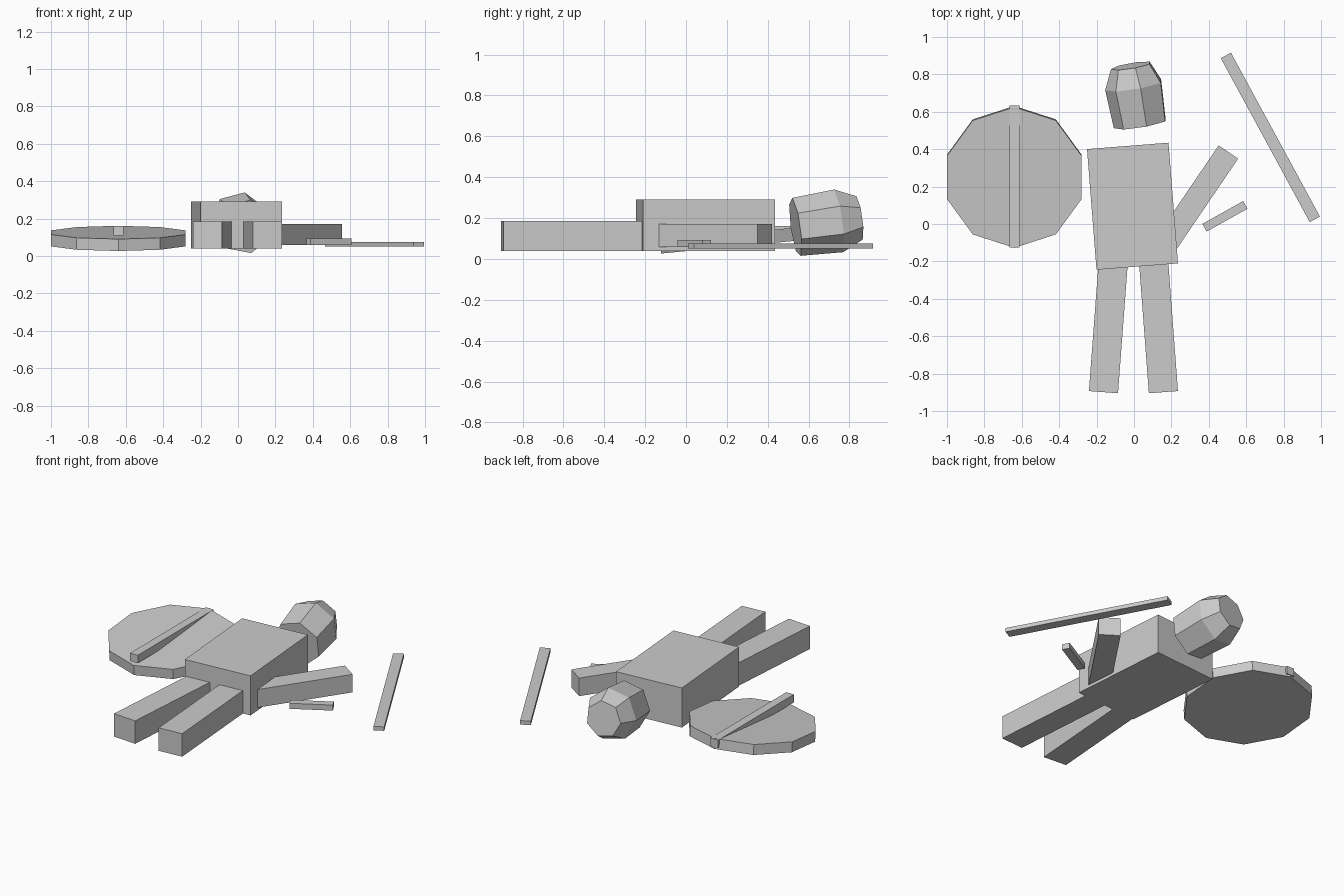
import bpy, bmesh
from math import radians, cos, sin
from mathutils import Matrix, Vector

if "Cube" in bpy.data.objects:
    bpy.data.objects.remove(bpy.data.objects["Cube"])


def finish(name, bm, matrix):
    bm.normal_update()
    mesh = bpy.data.meshes.new(name)
    bm.to_mesh(mesh)
    bm.free()
    ob = bpy.data.objects.new(name, mesh)
    ob.matrix_world = matrix
    bpy.context.collection.objects.link(ob)
    return ob


def block(name, x, y, z0, z1, width, length, turn):
    """Flat-lying box: centre x/y, z range, width, length, turn about z."""
    bm = bmesh.new()
    bmesh.ops.create_cube(bm, size=1, matrix=Matrix.Diagonal((width, length, z1 - z0, 1)))
    return finish(name, bm, Matrix.Translation((x, y, (z0 + z1) / 2))
                  @ Matrix.Rotation(radians(turn), 4, 'Z'))


def lathe(name, profile, sides, phase, matrix):
    """Closed faceted solid around local z from (radius, height) pairs."""
    bm = bmesh.new()
    angles = [radians(phase + 360 * i / sides) for i in range(sides)]
    rings = [[bm.verts.new((r * cos(a), r * sin(a), h)) for a in angles] for r, h in profile]
    for low, high in zip(rings, rings[1:]):
        for i in range(sides):
            j = (i + 1) % sides
            bm.faces.new((low[i], low[j], high[j], high[i]))
    bm.faces.new(rings[0][::-1])
    bm.faces.new(rings[-1])
    return finish(name, bm, matrix)


# Body lying on its back
block("torso", -0.008, 0.095, 0.04, 0.29, 0.437, 0.647, 4.5)
for side, name in ((-1, "left_leg"), (1, "right_leg")):
    block(name, -0.003 + side * 0.134, -0.55, 0.04, 0.185, 0.156, 0.70, side * 4.3)

# Single remaining arm, root buried in the torso
block("arm", 0.322, 0.116, 0.058, 0.172, 0.126, 0.65, -34.2)

# Seven-sided head, tipped away from the neck
axis = Vector((-0.163, 0.977, 0.139)).normalized()
u = Vector((0.986, 0.165, 0)).normalized()
v = u.cross(axis)
# local x -> u, local y -> -v keeps the frame right-handed, so the last ring faces outward
u2 = -u
head_frame = Matrix((u2, v, axis)).transposed().to_4x4()
head_frame.translation = (0.037, 0.536, 0.156)
lathe("head", [(0.147, 0), (0.159, 0.21), (0.11, 0.317)], 7, 180 + 75, head_frame)

# Ten-sided shield leaning slightly, with a level grip bar
lathe("shield", [(0.378, -0.032), (0.378, 0.032)], 10, 90,
      Matrix.Translation((-0.64, 0.252, 0.094)) @ Matrix.Rotation(radians(5.4), 4, 'X'))
block("shield_bar", -0.64, 0.254, 0.11, 0.16, 0.053, 0.757, 0)

# Broken weapon: long blade and short shard
block("blade", 0.729, 0.463, 0.05, 0.075, 0.062, 0.997, 28.5)
block("shard", 0.486, 0.041, 0.058, 0.093, 0.047, 0.25, 29.2 - 90)
